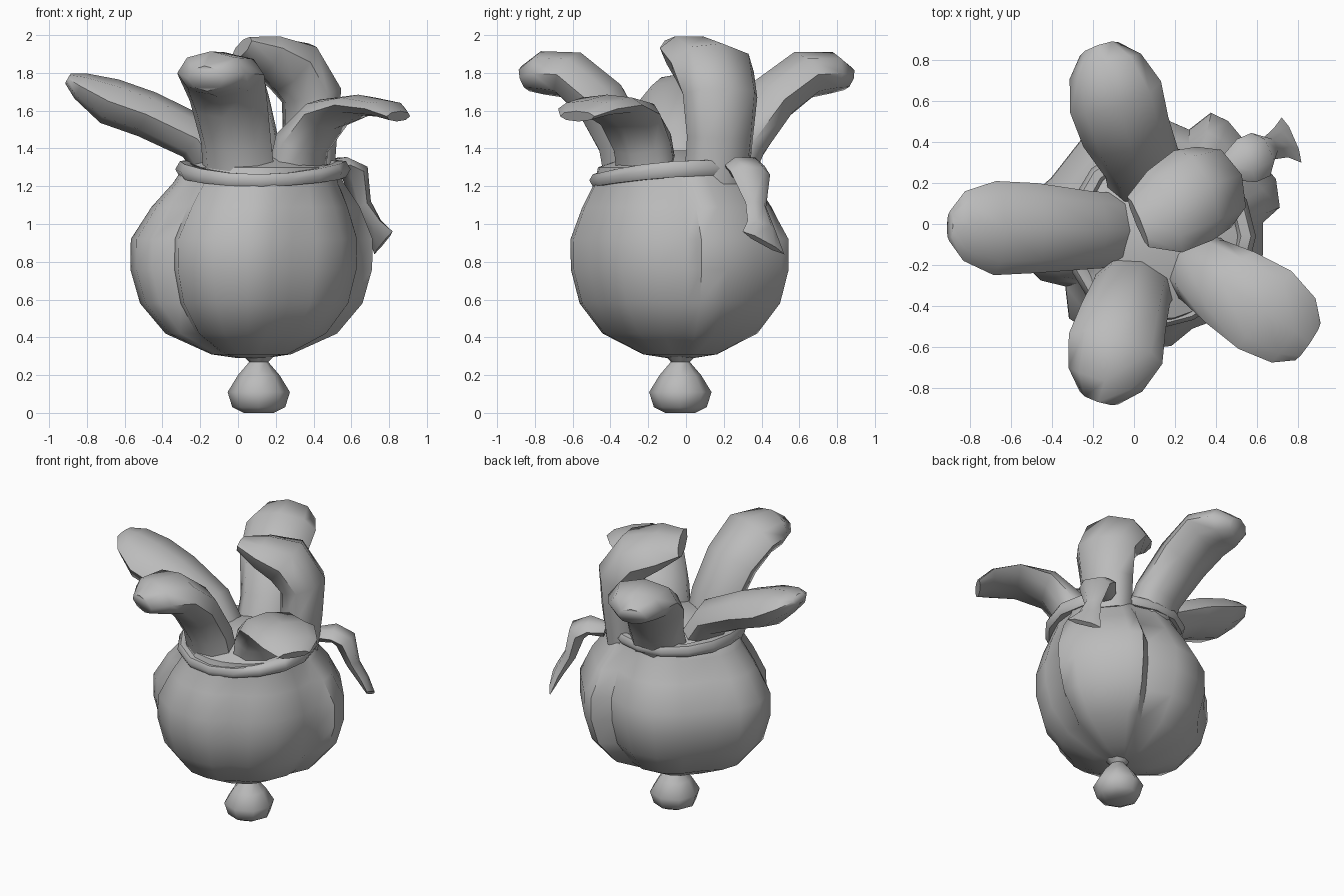
import bpy, bmesh, math
from mathutils import Vector

cube = bpy.data.objects.get("Cube")
if cube:
    bpy.data.objects.remove(cube, do_unlink=True)

GREY = (0.5, 0.5, 0.5, 1)
mat = bpy.data.materials.new("plain grey")
mat.use_nodes = True
mat.diffuse_color = GREY
mat.node_tree.nodes["Principled BSDF"].inputs["Base Color"].default_value = GREY


def skin(name, rings, closed=False, angle=60):
    """Bridge successive rings of points into one smooth shaded object."""
    bm = bmesh.new()
    loops = [[bm.verts.new(p) for p in ring] for ring in rings]
    n = len(loops[0])
    pairs = list(zip(loops, loops[1:]))
    if closed:
        pairs.append((loops[-1], loops[0]))
    else:
        bm.faces.new(loops[0])
        bm.faces.new(loops[-1])
    for a, b in pairs:
        for i in range(n):
            j = (i + 1) % n
            bm.faces.new((a[i], a[j], b[j], b[i]))
    bmesh.ops.recalc_face_normals(bm, faces=bm.faces)
    mesh = bpy.data.meshes.new(name)
    bm.to_mesh(mesh)
    bm.free()
    mesh.materials.append(mat)
    obj = bpy.data.objects.new(name, mesh)
    bpy.context.collection.objects.link(obj)
    bpy.ops.object.select_all(action='DESELECT')
    obj.select_set(True)
    bpy.context.view_layer.objects.active = obj
    bpy.ops.object.shade_smooth_by_angle(angle=math.radians(angle))
    return obj


def tongue(name, stations, sides=8, tilt=0.0):
    """Sweep an oval along x, y, z, width, thickness stations, rolling it by tilt near the tip."""
    pts = [Vector(s[:3]) for s in stations]
    head = pts[-1] - pts[0]
    flat = Vector((-head.y, head.x, 0)).normalized()
    last = len(pts) - 1
    turns = [math.tau * i / sides for i in range(sides)]
    rings = []
    for k, (x, y, z, width, thick) in enumerate(stations):
        side = (flat + Vector((0, 0, tilt * (k / last) ** 2))).normalized()
        tangent = (pts[min(k + 1, last)] - pts[max(k - 1, 0)]).normalized()
        up = tangent.cross(side).normalized()
        rings.append([pts[k] + side * math.cos(a) * width / 2 + up * math.sin(a) * thick / 2
                      for a in turns])
    return skin(name, rings)


# Pouch body: overlapping panels, outline as angle and radius
OUTLINE = [(-66, 0.525), (-52, 0.55), (-33, 0.57), (-12, 0.57), (4, 0.56), (10, 0.65), (22, 0.67),
           (38, 0.64), (54, 0.66), (62, 0.65), (68, 0.53), (88, 0.57), (108, 0.57), (127, 0.55),
           (152, 0.54), (165, 0.61), (180, 0.64), (195, 0.63), (205, 0.58), (214, 0.49),
           (228, 0.58), (250, 0.59), (268, 0.58), (281, 0.575)]
# Height, scale and how strongly the panels show
PROFILE = [(0.29, 0.12, 0.5), (0.31, 0.34, 0.7), (0.42, 0.71, 1), (0.58, 0.92, 1), (0.76, 1, 1),
           (0.92, 1, 1), (1.09, 0.87, 0.9), (1.22, 0.74, 0.5), (1.3, 0.7, 0.1), (1.34, 0.5, 0),
           (1.39, 0.15, 0)]
rings = []
for z, scale, lobes in PROFILE:
    shift = min(1, max(0, z - 0.9) / 0.4)
    cx, cy = 0.07 + 0.05 * shift, -0.03 - 0.03 * shift
    ring = []
    for deg, r in OUTLINE:
        rad = scale * (0.58 + (r - 0.58) * lobes)
        a = math.radians(deg)
        ring.append((cx + rad * math.cos(a), cy + rad * math.sin(a), z))
    rings.append(ring)
skin("pouch_body", rings, angle=50)

# Bottom knob
KNOB = [(0.08, 0.0), (0.14, 0.03), (0.165, 0.11), (0.11, 0.2), (0.05, 0.27), (0.12, 0.34)]
skin("bottom_knob", [[(0.11 + r * math.cos(i * math.tau / 8), -0.03 + r * math.sin(i * math.tau / 8), z)
                      for i in range(8)] for r, z in KNOB])

# Cord around the neck, slightly uneven and lower at the front
rings = []
for i in range(16):
    a = math.tau * i / 16
    rad = 0.415 + 0.012 * math.cos(3 * a)
    tube = 0.043 + 0.006 * math.cos(2 * a)
    y = -0.06 + rad * math.sin(a)
    z = 1.275 + 0.07 * (y + 0.06) + 0.015 * math.cos(2 * a)
    rings.append([(0.12 + (rad + tube * math.cos(b)) * math.cos(a),
                   y + tube * math.cos(b) * math.sin(a), z + tube * math.sin(b))
                  for b in (math.tau * j / 6 for j in range(6))])
skin("neck_cord", rings, closed=True)

# Petals bursting from the neck
tongue("back_petal", [(0.06, 0.2, 1.22, 0.38, 0.28), (0.04, 0.29, 1.43, 0.38, 0.28),
                      (-0.04, 0.45, 1.66, 0.44, 0.27), (-0.09, 0.62, 1.79, 0.47, 0.26),
                      (-0.14, 0.77, 1.8, 0.37, 0.22), (-0.17, 0.855, 1.77, 0.2, 0.13)])
tongue("front_petal", [(0.01, -0.29, 1.22, 0.4, 0.28), (-0.01, -0.33, 1.43, 0.39, 0.28),
                       (-0.05, -0.45, 1.65, 0.43, 0.28), (-0.09, -0.61, 1.79, 0.48, 0.26),
                       (-0.14, -0.76, 1.8, 0.38, 0.23), (-0.17, -0.85, 1.77, 0.2, 0.14)])
tongue("right_petal", [(-0.06, -0.03, 1.22, 0.36, 0.24), (-0.21, -0.03, 1.45, 0.38, 0.25),
                       (-0.48, -0.02, 1.58, 0.44, 0.25), (-0.68, -0.02, 1.65, 0.46, 0.25),
                       (-0.83, -0.01, 1.73, 0.34, 0.15), (-0.9, -0.01, 1.77, 0.15, 0.06)])
tongue("left_petal", [(0.3, -0.2, 1.22, 0.36, 0.28), (0.34, -0.23, 1.43, 0.36, 0.26),
                      (0.47, -0.31, 1.58, 0.42, 0.18), (0.64, -0.42, 1.63, 0.46, 0.11),
                      (0.78, -0.52, 1.61, 0.38, 0.09), (0.85, -0.575, 1.57, 0.22, 0.06)])
tongue("upright_petal", [(0.37, 0.16, 1.22, 0.37, 0.26), (0.38, 0.18, 1.46, 0.38, 0.28),
                         (0.39, 0.18, 1.68, 0.43, 0.31), (0.29, 0.14, 1.83, 0.48, 0.32),
                         (0.15, 0.06, 1.89, 0.44, 0.22), (0.02, 0.01, 1.93, 0.28, 0.1)], tilt=0.3)

# Loose cord end, pinched and then flared
tongue("cord_end", [(0.45, 0.27, 1.29, 0.12, 0.1), (0.55, 0.31, 1.31, 0.23, 0.1),
                    (0.62, 0.34, 1.27, 0.23, 0.13), (0.66, 0.37, 1.1, 0.12, 0.09),
                    (0.72, 0.4, 0.99, 0.17, 0.07), (0.77, 0.41, 0.9, 0.27, 0.04)],
       sides=6, tilt=-0.5)
